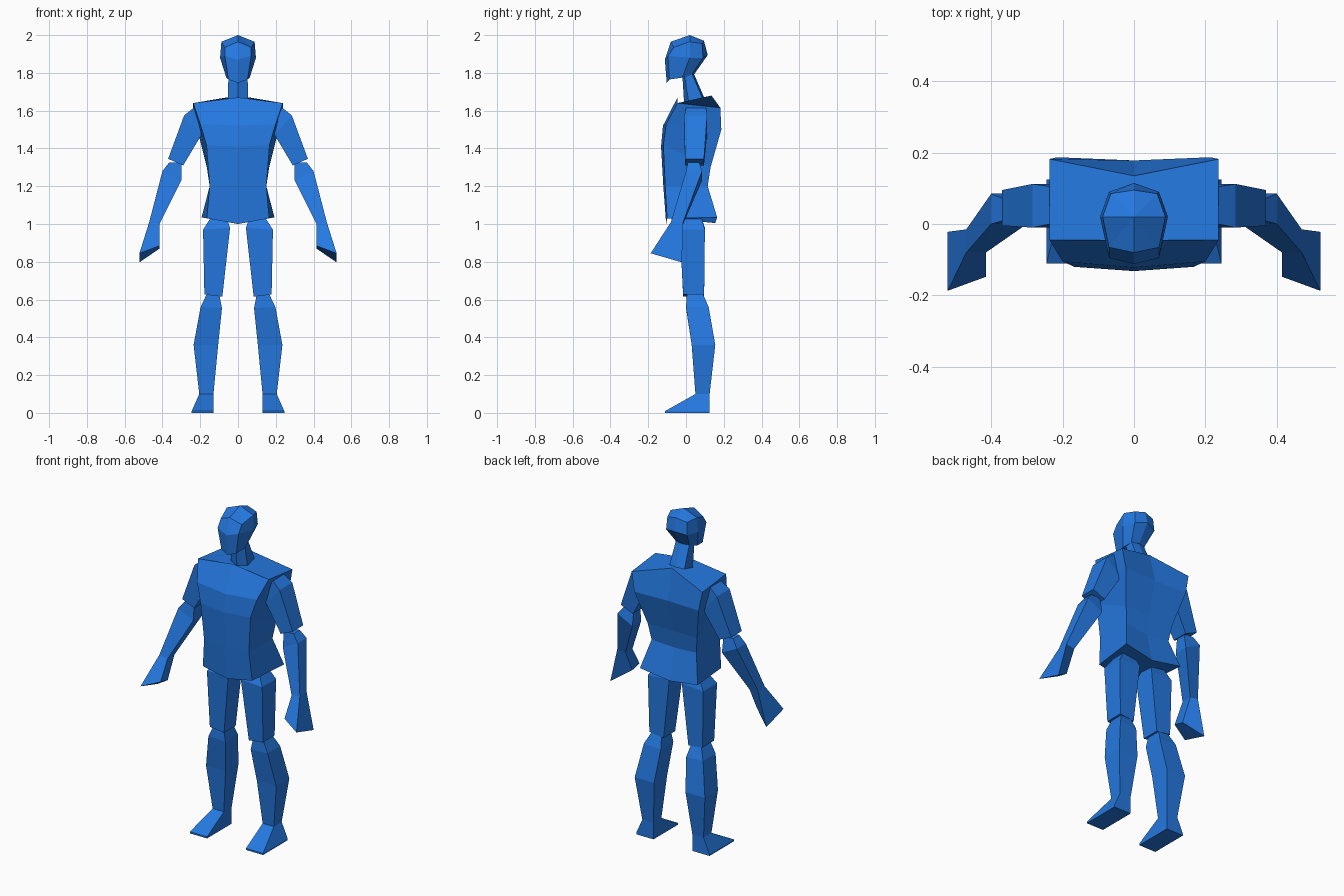
import bpy
import bmesh

blue = bpy.data.materials.new("blue")
blue.diffuse_color = (0.018, 0.19, 0.75, 1)


def loft(name, rings, side=1, tip=None):
    """Skin a list of closed rings; side=-1 mirrors in x, tip closes the top in a point."""
    bm = bmesh.new()
    vs = [[bm.verts.new((side * x, y, z)) for x, y, z in r] for r in rings]
    n = len(rings[0])
    for a, b in zip(vs, vs[1:]):
        for i in range(n):
            j = (i + 1) % n
            bm.faces.new((a[i], a[j], b[j], b[i]))
    bm.faces.new(vs[0])
    if tip:
        t = bm.verts.new(tip)
        for i in range(n):
            bm.faces.new((vs[-1][i], vs[-1][(i + 1) % n], t))
    else:
        bm.faces.new(vs[-1])
    bmesh.ops.recalc_face_normals(bm, faces=bm.faces[:])
    me = bpy.data.meshes.new(name)
    bm.to_mesh(me)
    bm.free()
    me.materials.append(blue)
    ob = bpy.data.objects.new(name, me)
    bpy.context.collection.objects.link(ob)
    return ob


def sym(*half):
    """Full ring from its right half, running from front middle to back middle."""
    return list(half) + [(-x, y, z) for x, y, z in half[-2:0:-1]]


def box(xi, zi, xo, zo, y0, y1):
    """Four-cornered ring: inner and outer edge (x, z), front and back y."""
    return [(xi, y0, zi), (xo, y0, zo), (xo, y1, zo), (xi, y1, zi)]


# Torso: hips, waist, ribs, chest, shoulders
loft("torso", [
    sym((0, -.105, 1.0), (.165, -.10, 1.03), (.193, .165, 1.035), (0, .155, 1.005)),
    sym((0, -.12, 1.2), (.15, -.11, 1.2), (.15, .115, 1.2), (0, .11, 1.19)),
    sym((0, -.132, 1.41), (.167, -.12, 1.42), (.165, .13, 1.3), (0, .13, 1.3)),
    sym((0, -.122, 1.52), (.2, -.105, 1.53), (.215, .187, 1.5), (0, .178, 1.5)),
    sym((0, -.045, 1.67), (.237, -.045, 1.64), (.237, .182, 1.615), (0, .135, 1.68)),
])

# Neck leaning forward
loft("neck", [
    sym((0, -.01, 1.64), (.055, .015, 1.64), (.05, .09, 1.66), (0, .10, 1.66)),
    sym((0, -.02, 1.80), (.05, -.01, 1.80), (.045, .03, 1.80), (0, .04, 1.80)),
])

# Head: jaw, cheeks, brow, crown
loft("head", [
    sym((0, -.102, 1.747), (.05, -.088, 1.765), (.062, -.02, 1.775),
        (.045, .03, 1.79), (0, .045, 1.795)),
    sym((0, -.112, 1.87), (.07, -.095, 1.89), (.095, .02, 1.88),
        (.07, .09, 1.88), (0, .115, 1.895)),
    sym((0, -.08, 1.965), (.07, -.065, 1.935), (.088, .02, 1.965),
        (.065, .085, 1.955), (0, .095, 1.97)),
], tip=(0, .02, 2.0))

for side, tag in ((1, "right"), (-1, "left")):
    # Upper arm
    loft(tag + "_upper_arm", [
        box(.185, 1.56, .235, 1.615, 0, .105),
        box(.195, 1.47, .285, 1.575, -.01, .112),
        box(.29, 1.31, .37, 1.345, -.005, .095),
    ], side)
    # Forearm and mitten hand
    loft(tag + "_forearm", [
        box(.30, 1.325, .365, 1.325, .01, .07),
        box(.30, 1.23, .40, 1.28, 0, .085),
        box(.415, 1.0, .47, 1.01, -.08, -.015),
        [(.415, -.148, .885), (.522, -.187, .845), (.522, -.022, .797), (.415, -.08, .87)],
    ], side)
    # Thigh
    loft(tag + "_thigh", [
        box(.06, 1.03, .14, 1.04, 0, .08),
        box(.042, .98, .185, .97, -.033, .10),
        box(.083, .615, .178, .627, -.015, .096),
    ], side)
    # Shin down to the ankle, then wedge foot
    loft(tag + "_shin", [
        box(.10, .63, .165, .63, .005, .09),
        box(.085, .555, .198, .56, 0, .12),
        box(.105, .36, .235, .36, .03, .155),
        box(.13, .10, .205, .10, .05, .125),
    ], side)
    loft(tag + "_foot", [
        box(.13, .10, .205, .10, .05, .125),
        [(.13, -.11, .01), (.245, -.11, .01), (.245, .125, .01), (.13, .125, .01)],
        box(.13, 0, .245, 0, -.11, .125),
    ], side)
